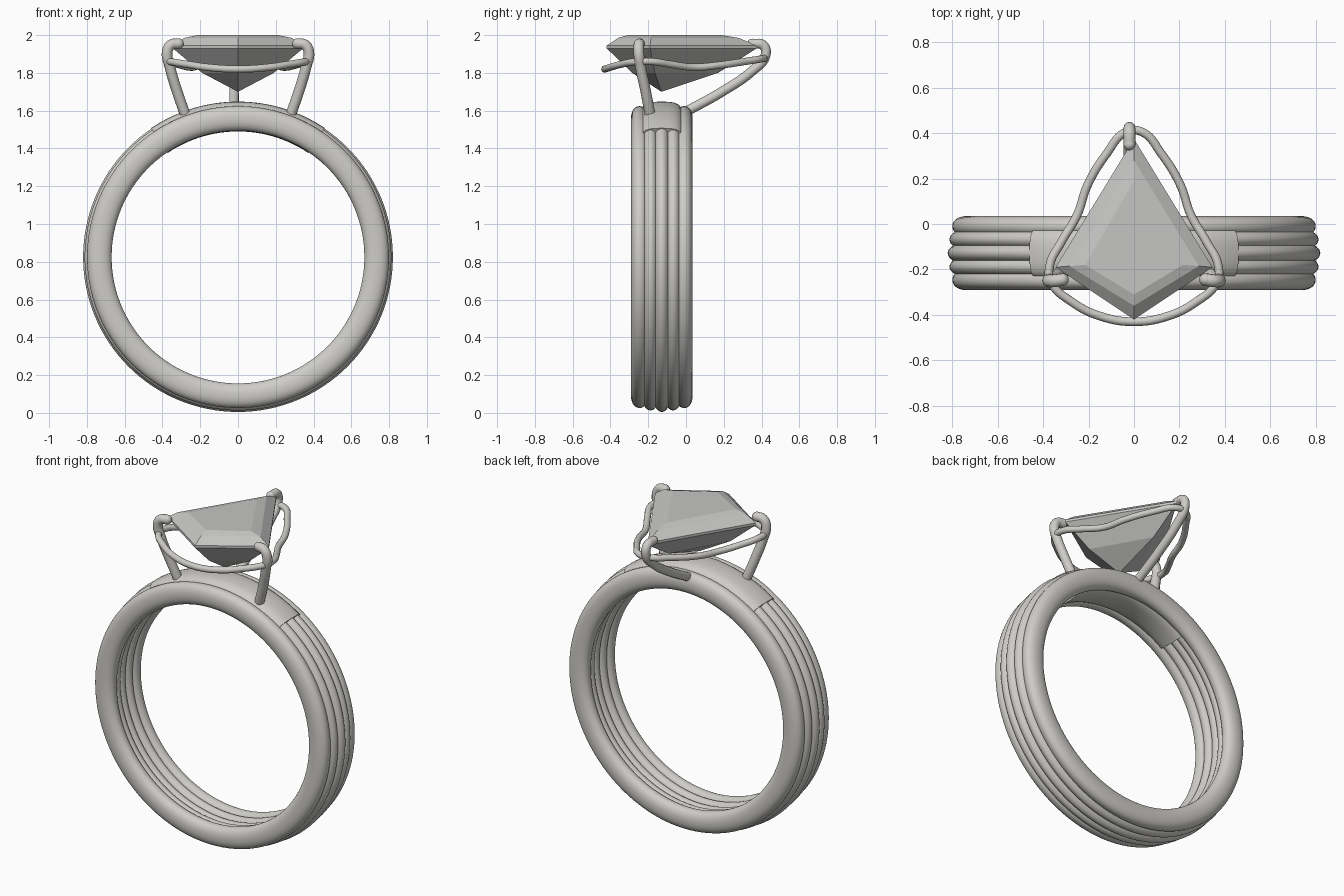
import bpy, bmesh
from math import sin, cos, pi, radians, copysign

cube = bpy.data.objects.get("Cube")
if cube:
    bpy.data.objects.remove(cube, do_unlink=True)


def material(name, rgb):
    m = bpy.data.materials.new(name)
    m.use_nodes = True
    m.diffuse_color = (*rgb, 1)
    m.node_tree.nodes["Principled BSDF"].inputs["Base Color"].default_value = (*rgb, 1)
    return m


METAL = material("pale metal", (0.62, 0.61, 0.58))
STONE = material("grey stone", (0.56, 0.56, 0.55))
BAND_Y, BAND_Z = -0.128, 0.825


def finish(name, bm, mat, smooth=True):
    bmesh.ops.recalc_face_normals(bm, faces=bm.faces)
    me = bpy.data.meshes.new(name)
    bm.to_mesh(me)
    bm.free()
    me.materials.append(mat)
    for p in me.polygons:
        p.use_smooth = smooth
    ob = bpy.data.objects.new(name, me)
    bpy.context.collection.objects.link(ob)
    return ob


def hoop(name, radius, y, half_r, half_y, power=2.0, arc=None, steps=128, sides=28):
    """Sweep a rounded section around the finger axis; arc is half the swept angle."""
    bm = bmesh.new()
    rings = []
    count = steps if arc is None else steps + 1
    for i in range(count):
        a = 2 * pi * i / steps if arc is None else arc * (2 * i / steps - 1)
        ring = []
        for j in range(sides):
            t = 2 * pi * j / sides
            c, s = cos(t), sin(t)
            r = radius + half_r * copysign(abs(c) ** (2 / power), c)
            dy = half_y * copysign(abs(s) ** (2 / power), s)
            ring.append(bm.verts.new((r * sin(a), y + dy, BAND_Z + r * cos(a))))
        rings.append(ring)
    for i in range(count if arc is None else count - 1):
        p, q = rings[i], rings[(i + 1) % count]
        for j in range(sides):
            k = (j + 1) % sides
            bm.faces.new((p[j], p[k], q[k], q[j]))
    if arc is not None:
        bm.faces.new(rings[0])
        bm.faces.new(rings[-1])
    return finish(name, bm, METAL)


# Band of five ridges, crowned toward the middle one
hoop("band_ridge_middle", 0.755, BAND_Y, 0.065, 0.042)
for side, label in ((-1, "front"), (1, "back")):
    hoop("band_ridge_inner_" + label, 0.747, BAND_Y + side * 0.06, 0.065, 0.042)
    hoop("band_edge_" + label, 0.734, BAND_Y + side * 0.118, 0.065, 0.045, 2.2)

# Smooth bridge that covers the middle ridges under the stone
bridge = hoop("band_bridge", 0.744, BAND_Y, 0.079, 0.112, 3.0, radians(34), 48)
bpy.ops.object.select_all(action="DESELECT")
bridge.select_set(True)
bpy.context.view_layer.objects.active = bridge
bpy.ops.object.shade_smooth_by_angle(angle=radians(40))


def wire(name, points, radius, closed=False):
    """Round wire through the points, with ball ends when open."""
    cu = bpy.data.curves.new(name, "CURVE")
    cu.dimensions = "3D"
    cu.bevel_depth = radius
    cu.bevel_resolution = 4
    cu.resolution_u = 10
    sp = cu.splines.new("BEZIER")
    sp.bezier_points.add(len(points) - 1)
    for bp, co in zip(sp.bezier_points, points):
        bp.co = co
        bp.handle_left_type = bp.handle_right_type = "AUTO"
    sp.use_cyclic_u = closed
    tmp = bpy.data.objects.new(name, cu)
    bpy.context.collection.objects.link(tmp)
    bpy.context.view_layer.update()
    me = tmp.evaluated_get(bpy.context.evaluated_depsgraph_get()).to_mesh()
    bm = bmesh.new()
    bm.from_mesh(me)
    bpy.data.objects.remove(tmp, do_unlink=True)
    bpy.data.curves.remove(cu)
    if not closed:
        for end in (points[0], points[-1]):
            ball = bmesh.ops.create_uvsphere(bm, u_segments=16, v_segments=10, radius=radius)
            bmesh.ops.translate(bm, verts=ball["verts"], vec=end)
    return finish(name, bm, METAL)


# Prongs
prong = [(0.28, -0.19, 1.58), (0.325, -0.215, 1.71), (0.36, -0.24, 1.83),
         (0.375, -0.25, 1.91), (0.355, -0.25, 1.948), (0.315, -0.245, 1.955)]
for side, label in ((1, "left"), (-1, "right")):
    wire("front_prong_" + label, [(side * x, y, z) for x, y, z in prong], 0.028)
wire("back_prong", [(-0.02, 0.01, 1.60), (-0.02, 0.19, 1.70), (-0.02, 0.35, 1.81),
                    (-0.02, 0.42, 1.89), (-0.02, 0.41, 1.945), (-0.02, 0.35, 1.955)], 0.026)

# Basket rail looping around the stone
half = [(0.15, -0.405, 1.828), (0.27, -0.345, 1.845), (0.365, -0.255, 1.86),
        (0.37, -0.18, 1.86), (0.32, -0.08, 1.845), (0.25, 0.04, 1.83),
        (0.205, 0.17, 1.84), (0.12, 0.31, 1.86), (0.035, 0.405, 1.875)]
rail = [(0, -0.43, 1.82)] + half + [(-x, y, z) for x, y, z in reversed(half)]
wire("basket_rail", rail, 0.019, True)

# Kite-cut stone: levels of (back y, half width, side y, front y, z)
levels = [(0.19, 0.215, -0.18, -0.31, 2.0), (0.28, 0.285, -0.185, -0.36, 1.985),
          (0.375, 0.345, -0.19, -0.42, 1.945), (0.375, 0.345, -0.19, -0.42, 1.93),
          (0.17, 0.19, -0.165, -0.285, 1.80)]
bm = bmesh.new()
rows = [[bm.verts.new(p) for p in ((0, b, z), (-w, s, z), (0, f, z), (w, s, z))]
        for b, w, s, f, z in levels]
bm.faces.new(rows[0])
for p, q in zip(rows, rows[1:]):
    for j in range(4):
        k = (j + 1) % 4
        bm.faces.new((p[j], p[k], q[k], q[j]))
culet = bm.verts.new((0, -0.13, 1.70))
for j in range(4):
    bm.faces.new((rows[-1][j], rows[-1][(j + 1) % 4], culet))
finish("kite_stone", bm, STONE, smooth=False)
